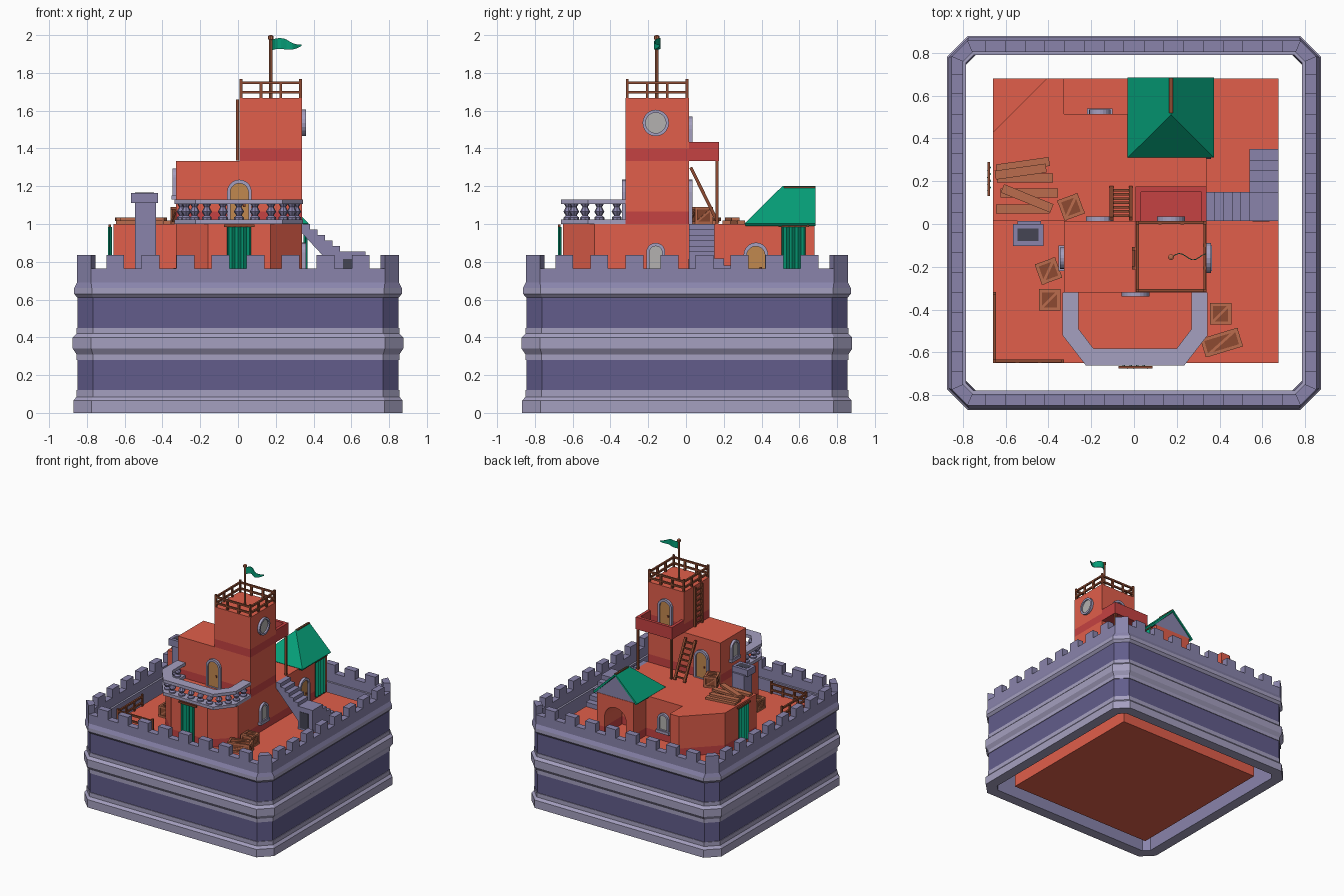
import bpy, bmesh, math
from mathutils import Matrix, Vector

if "Cube" in bpy.data.objects:
    bpy.data.objects.remove(bpy.data.objects["Cube"])

def mat(name, r, g, b):
    m = bpy.data.materials.new(name)
    m.diffuse_color = [(c / 255) ** 2.2 for c in (r, g, b)] + [1]
    m.use_nodes = True
    m.node_tree.nodes["Principled BSDF"].inputs["Base Color"].default_value = m.diffuse_color
    return m

RED, DRED = mat("red", 224, 95, 76), mat("dark_red", 196, 68, 68)
LAV, MID, DARK = mat("pale_stone", 163, 158, 190), mat("stone", 136, 131, 170), mat("dark_stone", 98, 93, 138)
GREEN, BROWN, WOOD = mat("green", 14, 158, 120), mat("brown", 140, 75, 52), mat("light_wood", 186, 108, 78)
DOOR, PANE, BLACK = mat("door_wood", 192, 135, 80), mat("pane", 178, 176, 174), mat("shadow", 70, 70, 84)
RX = Matrix.Rotation(math.pi / 2, 4, 'X')
T = Matrix.Translation

def mesh(name, verts, faces, m, thick=0, fix=True):
    me = bpy.data.meshes.new(name)
    me.from_pydata([tuple(v) for v in verts], [], faces)
    if fix:
        bm = bmesh.new()
        bm.from_mesh(me)
        bmesh.ops.recalc_face_normals(bm, faces=bm.faces)
        bm.to_mesh(me)
        bm.free()
    me.materials.append(m)
    o = bpy.data.objects.new(name, me)
    bpy.context.collection.objects.link(o)
    if thick:
        s = o.modifiers.new("thickness", 'SOLIDIFY')
        s.thickness, s.offset = thick, -1
    return o

def prism(name, pts, h, m, M=Matrix()):
    n = len(pts)
    v = [M @ Vector((x, y, z)) for z in (0, h) for x, y in pts]
    f = [list(range(n))[::-1], list(range(n, 2 * n))]
    f += [(i, (i + 1) % n, n + (i + 1) % n, n + i) for i in range(n)]
    return mesh(name, v, f, m)

def box(name, c, s, m, yaw=0):
    a, b = s[0] / 2, s[1] / 2
    return prism(name, [(-a, -b), (a, -b), (a, b), (-a, b)], s[2], m,
                 T((c[0], c[1], c[2] - s[2] / 2)) @ Matrix.Rotation(yaw, 4, 'Z'))

def block(name, x0, x1, y0, y1, z0, z1, m):
    return box(name, ((x0 + x1) / 2, (y0 + y1) / 2, (z0 + z1) / 2), (x1 - x0, y1 - y0, z1 - z0), m)

def beam(name, p, q, w, m):
    p, q, w = Vector(p), Vector(q), w / 2
    M = T(p) @ (q - p).to_track_quat('Z', 'Y').to_matrix().to_4x4()
    return prism(name, [(-w, -w), (w, -w), (w, w), (-w, w)], (q - p).length, m, M)

def lathe(name, prof, x, y, m, n=8):
    v = [(x + r * math.cos(math.tau * i / n), y + r * math.sin(math.tau * i / n), z) for r, z in prof for i in range(n)]
    f = [(k * n + i, k * n + (i + 1) % n, (k + 1) * n + (i + 1) % n, (k + 1) * n + i)
         for k in range(len(prof) - 1) for i in range(n)]
    return mesh(name, v, f + [list(range(n)), list(range(len(v) - n, len(v)))], m)

# Outer wall: chamfered square swept around a closed profile (half width, z, chamfer)
prof = [(.872, 0), (.872, .065), (.855, .085), (.855, .12), (.85, .12), (.85, .28), (.855, .28), (.855, .31),
        (.875, .34), (.875, .40), (.855, .42), (.855, .45), (.85, .45), (.85, .61), (.868, .63), (.868, .66),
        (.853, .69), (.853, .765), (.80, .765), (.80, .69), (.785, .69), (.785, 0)]
def octo(h, c):
    k = h - c
    return [(h, -k), (h, k), (k, h), (-k, h), (-h, k), (-h, -k), (-k, -h), (k, -h)]
loops = [octo(h, .095 - (.87 - h) * .586 - (.01 if z > .68 else 0)) for h, z in prof]
v = [(x, y + .005, prof[i][1]) for i, l in enumerate(loops) for x, y in l]
np_ = len(prof)
f = [(i * 8 + j, i * 8 + (j + 1) % 8, (i + 1) % np_ * 8 + (j + 1) % 8, (i + 1) % np_ * 8 + j)
     for i in range(np_) for j in range(8)]
wall = mesh("outer_wall", v, f, LAV)
wall.data.materials.append(DARK)
wall.data.materials.append(MID)
for p in wall.data.polygons:
    i = p.index // 8
    p.material_index = 1 if i in (4, 12) else 2 if i in (15, 16, 17, 18, 20) else 0

# Battlements on four sides and corners
for s in range(4):
    R = T((0, .005, .765)) @ Matrix.Rotation(s * math.pi / 2, 4, 'Z')
    for k in range(8):
        c = (k - 3.5) * .1855
        prism("merlon", [(c - .047, -.853), (c + .047, -.853), (c + .047, -.80), (c - .047, -.80)], .07, MID, R)
    prism("corner_merlon", [(.853, -.778), (.80, -.755), (.755, -.80), (.778, -.853)], .07, MID, R)

# Platform and storeys, each with a darker base band
block("platform", -.66, .675, -.65, .68, 0, .667, RED)
ground = [(-.16, -.65), (.173, -.65), (.34, -.485), (.34, .68), (.007, .68), (.007, .515), (-.327, .515),
          (-.327, .68), (-.41, .68), (-.66, .43), (-.66, .015), (-.327, .015), (-.327, -.485)]
def arch_pts(w, h, z0=0, n=10):
    r = w / 2
    return [(-r, z0), (r, z0)] + [(r * math.cos(math.pi * i / n), h - r + r * math.sin(math.pi * i / n)) for i in range(n + 1)]
cutter = prism("arch_cutter", arch_pts(.2, .25, -.05), .3, RED, T((.173, .75, .6675)) @ RX)
cutter.hide_render = True
for name, z, h, m in (("ground_base", .667, .066, DRED), ("ground_floor", .733, .267, RED)):
    o = prism(name, ground, h, m, T((0, 0, z)))
    b = o.modifiers.new("arch", 'BOOLEAN')
    b.operation, b.object, b.solver = 'DIFFERENCE', cutter, 'EXACT'
    bpy.context.view_layer.objects.active = o
    bpy.ops.object.modifier_apply(modifier="arch")
bpy.data.objects.remove(cutter)
for name, x0, z in (("middle_floor", -.327, 1.0), ("tower", .007, 1.333)):
    block(name + "_base", x0, .34, -.32, .015, z, z + .067, DRED)
    block(name, x0, .34, -.32, .015, z + .067, z + .333, RED)

# Doors and windows: frame ring plus panel
def opening(name, pos, yaw, outer, inner, m):
    M = T(pos) @ Matrix.Rotation(math.radians(yaw), 4, 'Z') @ RX
    n = len(outer)
    v = [M @ Vector((x, y, d)) for l, d in ((outer, 0), (outer, .02), (inner, .02), (inner, 0)) for x, y in l]
    mesh(name + "_frame", v, [(k * n + i, k * n + (i + 1) % n, (k + 1) % 4 * n + (i + 1) % n, (k + 1) % 4 * n + i)
                              for k in range(4) for i in range(n)], LAV)
    prism(name + "_panel", inner, .008, m, M)
    return M
for pos, yaw in (((.007, -.32, 1.0), 0), ((-.16, .015, 1.0), 180), ((.173, .015, 1.333), 180), ((.34, .37, .667), 90)):
    M = opening("door", pos, yaw, arch_pts(.13, .235), arch_pts(.096, .215, .004), DOOR)
    prism("door_handle", [(.02, .09), (.032, .09), (.032, .105), (.02, .105)], .016, BROWN, M)
for pos, yaw in (((-.327, -.16, 1.14), -90), ((.34, -.16, .745), 90), ((-.16, .515, .745), 180)):
    M = opening("window", pos, yaw, arch_pts(.1, .155), arch_pts(.068, .138, .018), PANE)
    prism("window_sill", [(-.06, -.01), (.06, -.01), (.06, .012), (-.06, .012)], .026, LAV, M)
circ = lambda r: [(r * math.cos(math.tau * i / 20), r * math.sin(math.tau * i / 20)) for i in range(20)]
opening("round_window", (.34, -.16, 1.535), 90, circ(.07), circ(.054), PANE)

# Front balcony balustrade
outer = [(-.335, -.32), (-.335, -.52), (-.225, -.662), (.235, -.662), (.345, -.52), (.345, -.32)]
inner = [(-.26, -.32), (-.26, -.49), (-.19, -.582), (.2, -.582), (.27, -.49), (.27, -.32)]
for name, z, h in (("balcony_plinth", 1.0, .025), ("balcony_rail", 1.105, .025)):
    prism(name, outer + inner[::-1], h, LAV, T((0, 0, z)))
mids = [(Vector(a) + Vector(b)) / 2 for a, b in zip(outer, inner)]
for a, b in zip(mids, mids[1:]):
    n = max(2, round((b - a).length / .085))
    for i in range(n):
        p = a.lerp(b, (i + .5) / n)
        lathe("baluster", [(.026, 1.02), (.026, 1.035), (.014, 1.045), (.027, 1.065), (.014, 1.09), (.024, 1.106)], p.x, p.y, MID)

# Rear tower balcony with props
prism("rear_balcony", [(.007, .015), (.34, .015), (.34, .175), (.007, .175)], .02, DRED, T((0, 0, 1.333)))
prism("rear_parapet", [(.007, .015), (.007, .175), (.34, .175), (.34, .015), (.315, .015), (.315, .15), (.032, .15), (.032, .015)],
      .1, DRED, T((0, 0, 1.333)))
for x in (.02, .327):
    beam("balcony_prop", (x, .163, 1.0), (x, .163, 1.34), .016, BROWN)

# Ladders
def ladder(name, foot, top, side):
    a, b, s = Vector(foot), Vector(top), Vector(side)
    for k in (-1, 1):
        beam(name + "_side", a + s * k, b + s * k, .017, BROWN)
    for i in range(7):
        p = a.lerp(b, (i + .6) / 7.3)
        beam(name + "_rung", p - s, p + s, .012, BROWN)
ladder("leaning_ladder", (-.06, .17, 1.005), (-.06, .025, 1.30), (.045, 0, 0))
ladder("tower_ladder", (-.002, -.16, 1.335), (-.002, -.16, 1.66), (0, .045, 0))

# Fences on the tower top and the front-left yard
def fence(x0, y0, x1, y1, z, n=3):
    for h in (.03, .08):
        beam("fence_rail", (x0, y0, z + h), (x1, y1, z + h), .014, BROWN)
    for i in range(n + 1):
        x, y = x0 + (x1 - x0) * i / n, y0 + (y1 - y0) * i / n
        beam("fence_post", (x, y, z), (x, y, z + (.1 if i in (0, n) else .08)), .015, BROWN)
c = [(.016, -.311), (.331, -.311), (.331, .006), (.016, .006)]
for i in range(4):
    fence(*c[i], *c[(i + 1) % 4], 1.667)
fence(-.652, -.642, -.652, -.325, .667)
fence(-.652, -.642, -.335, -.642, .667)

# Flag
lathe("flagpole", [(.009, 1.667), (.009, 1.975), (.014, 1.978), (.014, 1.995), (.006, 2.0)], .173, -.155, WOOD)
n = 10
v = [(.18 + .155 * i / n, -.155 + .015 * math.sin(i * .75), 1.948 + .008 * math.sin(i * .6) + s * (.028 - .024 * max(0, i / n - .45) / .55))
     for i in range(n + 1) for s in (-1, 1)]
mesh("flag", v, [(2 * i, 2 * i + 2, 2 * i + 3, 2 * i + 1) for i in range(n)], GREEN, .004)

# Hanging banners
for pos, yaw in (((.007, -.65), 0), ((-.66, .21), -90), ((.34, .57), 90)):
    M = T((*pos, 0)) @ Matrix.Rotation(math.radians(yaw), 4, 'Z')
    v = [M @ Vector((-.062 + .124 * i / 16, -.02 + .008 * math.sin(i * math.pi / 2), z)) for i in range(17) for z in (.69, .985)]
    mesh("banner", v, [(2 * i, 2 * i + 2, 2 * i + 3, 2 * i + 1) for i in range(16)], GREEN, .004)
    beam("banner_rod", M @ Vector((-.08, -.02, .99)), M @ Vector((.08, -.02, .99)), .013, BROWN)

# Gatehouse roof and gable
v = [(-.03, .31, 1.003), (.375, .31, 1.003), (.375, .685, 1.003), (-.03, .685, 1.003), (.173, .51, 1.2), (.173, .685, 1.2)]
mesh("gate_roof", v, [(0, 1, 4), (1, 2, 5, 4), (3, 0, 4, 5)], GREEN, .018, False)
prism("gable", [(-.008, 1.0), (.354, 1.0), (.173, 1.176)], .17, MID, T((0, .677, 0)) @ RX)
beam("ridge_beam", (.173, .52, 1.19), (.173, .684, 1.19), .018, BROWN)

# Chimney
block("chimney", -.545, -.435, -.09, .015, .667, 1.12, MID)
block("chimney_cap", -.567, -.424, -.102, 0, 1.11, 1.165, MID)
block("chimney_hole", -.545, -.446, -.08, -.022, 1.15, 1.167, BLACK)

# Stairs: upper flight, landing and lower flight
pts = [(.34, .95), (.34, 1.0)]
for i in range(5):
    x, z = .34 + .04 * (i + 1), 1.0 - .029 * i
    pts += [(x, z), (x, z - .029)]
prism("upper_stairs", pts + [(.54, .735)], .135, MID, T((0, .15, 0)) @ RX)
pts = [(.015, .667), (.015, .855)]
for i in range(5):
    y, z = .15 + .05 * i, .855 - .0376 * i
    pts += [(y, z), (y, z - .0376)]
prism("lower_stairs", pts, .135, MID, T((.54, 0, 0)) @ Matrix.Rotation(math.pi / 2, 4, 'Z') @ RX)
block("stair_recess", .555, .635, .012, .02, .68, .815, BLACK)

# Crates
def crate(x, y, z, yaw, w=.1, d=.1, h=.09):
    M = T((x, y, z)) @ Matrix.Rotation(math.radians(yaw), 4, 'Z')
    box("crate", (x, y, z + h / 2), (w - .012, d - .012, h - .012), BROWN, math.radians(yaw))
    a, b = w / 2 - .007, d / 2 - .007
    c = [(-a, -b), (a, -b), (a, b), (-a, b)]
    for i in range(4):
        p, q = c[i], c[(i + 1) % 4]
        for s in (.007, h - .007):
            beam("crate_edge", M @ Vector((*p, s)), M @ Vector((*q, s)), .015, WOOD)
        beam("crate_post", M @ Vector((*p, 0)), M @ Vector((*p, h)), .015, WOOD)
        beam("crate_brace", M @ Vector((*p, .01)), M @ Vector((*q, h - .01)), .011, WOOD)
    beam("crate_lid_brace", M @ Vector((-a, -b, h - .007)), M @ Vector((a, b, h - .007)), .012, WOOD)
crate(-.295, .08, 1.0, 20)
crate(-.40, -.22, .667, 20)
crate(-.395, -.355, .667, 0)
crate(.405, -.42, .667, 0)
crate(.41, -.555, .667, 17, .18, .09, .08)

# Loose planks on the roof
for x, y, z, l, a in ((-.52, .07, 1.0, .25, 0), (-.49, .145, 1.0, .27, 0), (-.51, .215, 1.0, .26, 0), (-.52, .275, 1.0, .25, 8),
                      (-.50, .12, 1.017, .25, -22), (-.53, .245, 1.017, .24, 8)):
    box("plank", (x, y, z + .009), (l, .042, .018), WOOD, math.radians(a))
